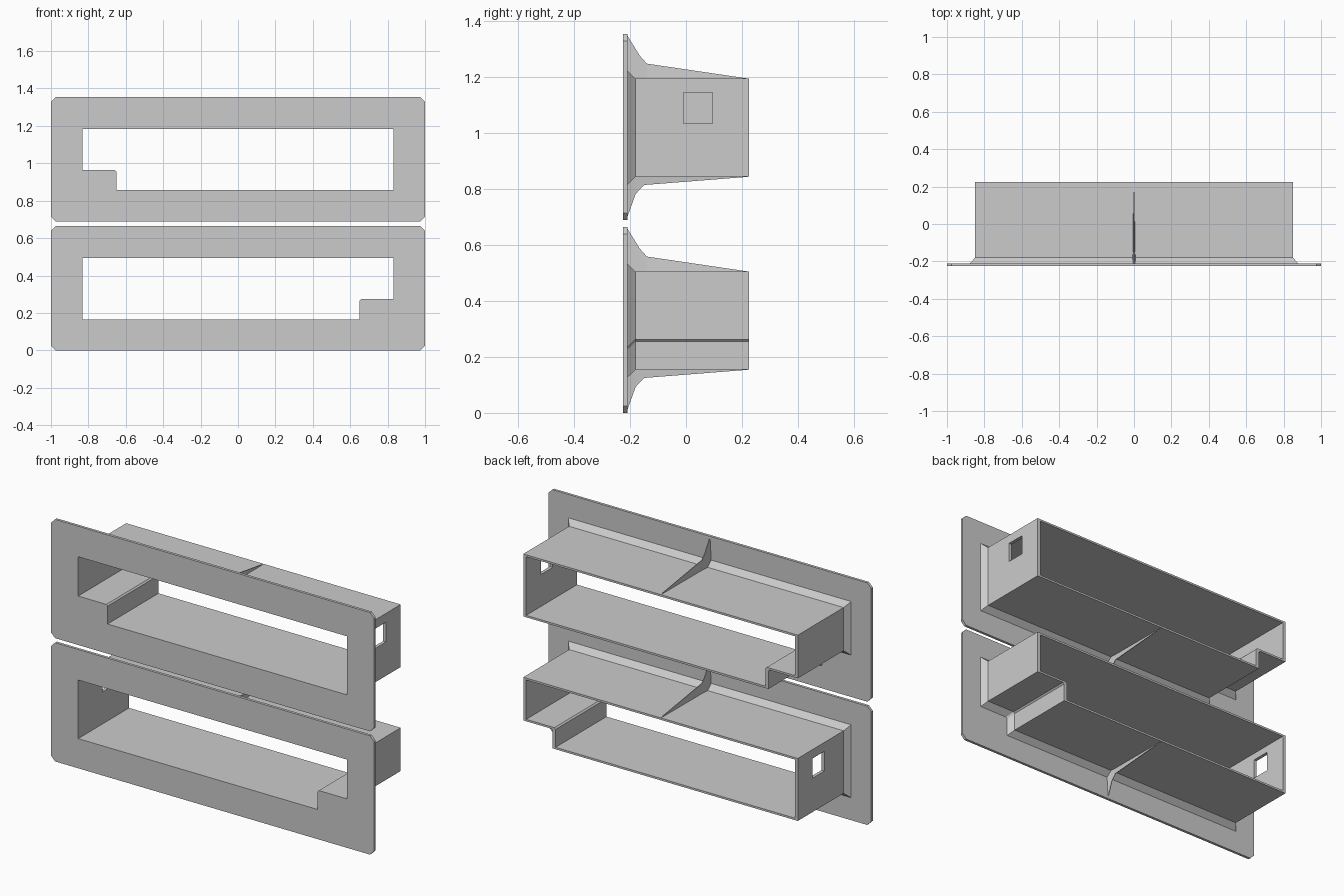
import bpy, bmesh

if "Cube" in bpy.data.objects:
    bpy.data.objects.remove(bpy.data.objects["Cube"])

FRONT, PLATE_BACK, FILLET_BACK, BACK = -0.225, -0.21, -0.18, 0.225


def outline(dx, dz):
    """Stepped opening outline, pushed outwards by dx and dz."""
    l, r, b, t = -0.832 - dx, 0.832 + dx, 0.166 - dz, 0.494 + dz
    sx, sz, c = 0.65 + dx, 0.274 - dz, 0.008
    return [(l, b), (sx, b), (sx, sz - c), (sx + c, sz), (r, sz), (r, t), (l, t)]


def plate_outline():
    w, h, c = 1.0, 0.665, 0.025
    return [(-w + c, 0), (w - c, 0), (w, c), (w, h - c),
            (w - c, h), (-w + c, h), (-w, h - c), (-w, c)]


def finish(bm, name):
    bmesh.ops.recalc_face_normals(bm, faces=bm.faces[:])
    me = bpy.data.meshes.new(name)
    bm.to_mesh(me)
    bm.free()
    ob = bpy.data.objects.new(name, me)
    bpy.context.collection.objects.link(ob)
    return ob


def ring(bm, pts, y, side, z0):
    return [bm.verts.new((side * x, y, z + z0)) for x, z in pts]


def bridge(bm, a, b):
    n = len(a)
    for i in range(n):
        j = (i + 1) % n
        bm.faces.new((a[i], a[j], b[j], b[i]))


def fill_between(bm, *rings):
    edges = []
    for r in rings:
        for i, v in enumerate(r):
            w = r[(i + 1) % len(r)]
            edges.append(bm.edges.get((v, w)) or bm.edges.new((v, w)))
    bmesh.ops.triangle_fill(bm, use_beauty=True, use_dissolve=False, edges=edges)


def make_frame(name, side, z0):
    # Face plate, fillet and sleeve as one closed shell
    bm = bmesh.new()
    inner, outer, flare = outline(0, 0), outline(0.018, 0.011), outline(0.044, 0.04)
    hole_front = ring(bm, inner, FRONT, side, z0)
    hole_back = ring(bm, inner, BACK, side, z0)
    sleeve_back = ring(bm, outer, BACK, side, z0)
    sleeve_front = ring(bm, outer, FILLET_BACK, side, z0)
    fillet = ring(bm, flare, PLATE_BACK, side, z0)
    plate_front = ring(bm, plate_outline(), FRONT, side, z0)
    plate_back = ring(bm, plate_outline(), PLATE_BACK, side, z0)
    loops = [hole_front, hole_back, sleeve_back, sleeve_front, fillet]
    for a, b in zip(loops, loops[1:]):
        bridge(bm, a, b)
    bridge(bm, plate_front, plate_back)
    fill_between(bm, plate_front, hole_front)
    fill_between(bm, plate_back, fillet)
    frame = finish(bm, name)

    # Square window in the end wall away from the step
    bm = bmesh.new()
    bmesh.ops.create_cube(bm, size=1)
    for v in bm.verts:
        v.co = (v.co.x * 0.1 - side * 0.84, v.co.y * 0.105 + 0.043,
                v.co.z * 0.11 + z0 + 0.4)
    cutter = finish(bm, name + "_window_cutter")
    cutter.hide_render = True
    cutter.hide_viewport = True
    mod = frame.modifiers.new("window", 'BOOLEAN')
    mod.operation = 'DIFFERENCE'
    mod.solver = 'EXACT'
    mod.object = cutter


def make_rib(name, base, direction, stations):
    # Thin tapering rib, wide at the sleeve and narrow at the ridge
    bm = bmesh.new()
    sections = []
    for y, z in stations:
        h = abs(z - base)
        w = 0.003 + 0.05 * h
        foot = base - direction * 0.004
        sections.append([bm.verts.new(p) for p in
                         ((-w, y, foot), (w, y, foot), (0.002, y, z), (-0.002, y, z))])
    for a, b in zip(sections, sections[1:]):
        bridge(bm, a, b)
    bm.faces.new(sections[0])
    bm.faces.new(sections[-1])
    finish(bm, name)


for level, side, z0 in (("lower", 1, 0.0), ("upper", -1, 0.69)):
    make_frame(level + "_frame", side, z0)
    top = [(-0.212, 0.663), (-0.165, 0.587), (-0.14, 0.559), (0.22, 0.506)]
    bottom = [(-0.212, 0.004), (-0.18, 0.093), (-0.15, 0.125), (0.22, 0.154)]
    make_rib(level + "_top_rib", z0 + 0.505, 1, [(y, z + z0) for y, z in top])
    make_rib(level + "_bottom_rib", z0 + 0.155, -1, [(y, z + z0) for y, z in bottom])
